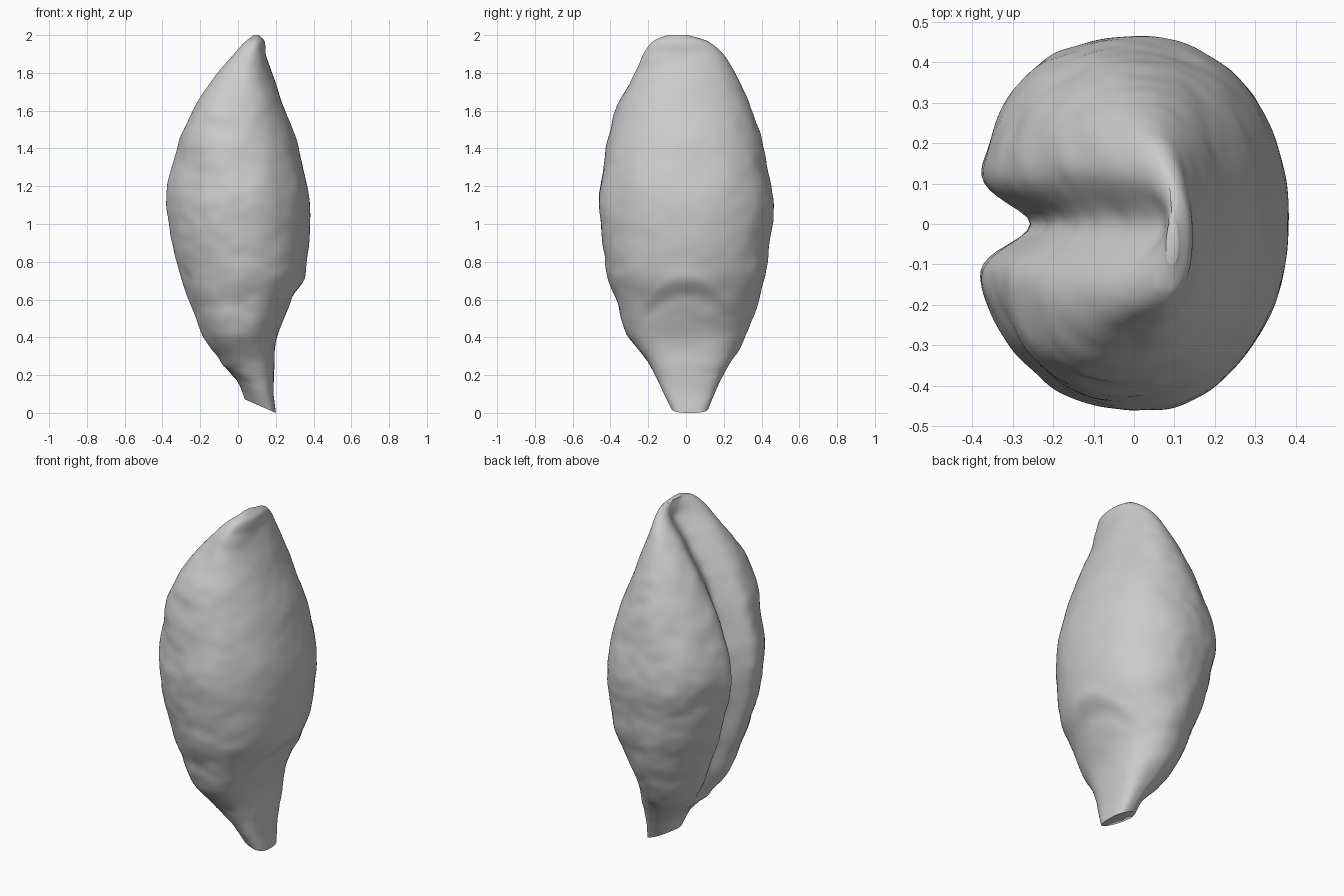
import bpy, bmesh
from math import sin, cos, pi, exp
from mathutils import Vector, noise

if "Cube" in bpy.data.objects:
    bpy.data.objects.remove(bpy.data.objects["Cube"])

RINGS, SEGS = 150, 176

# Outline: height, crease side x, rounded side x, front y, back y, crease depth
OUTLINE = [
    (0, .04, .2, -.08, .12, 0),
    (.1, 0, .19, -.13, .16, .01),
    (.25, -.1, .19, -.19, .23, .04),
    (.4, -.19, .205, -.3, .31, .08),
    (.6, -.27, .29, -.375, .385, .12),
    (.75, -.32, .355, -.42, .42, .13),
    (1.1, -.38, .38, -.46, .46, .14),
    (1.4, -.325, .32, -.42, .41, .14),
    (1.6, -.24, .25, -.37, .35, .13),
    (1.8, -.12, .18, -.27, .26, .12),
    (1.9, -.035, .15, -.22, .2, .1),
    (1.97, .03, .14, -.17, .11, .05),
    (2, .08, .11, -.1, .01, 0),
]


def section(z):
    """Smooth Hermite interpolation of the outline at height z."""
    last = len(OUTLINE) - 1
    i = next((k for k in range(last) if z <= OUTLINE[k + 1][0]), last - 1)
    a, b = OUTLINE[i], OUTLINE[i + 1]
    before, after = OUTLINE[max(i - 1, 0)], OUTLINE[min(i + 2, last)]
    h = b[0] - a[0]
    t = (z - a[0]) / h
    values = []
    for c in range(1, 6):
        m0 = (b[c] - before[c]) / (b[0] - before[0]) * h
        m1 = (after[c] - a[c]) / (after[0] - a[0]) * h
        d = b[c] - a[c]
        values.append(a[c] + t * m0 + t * t * (3 * d - 2 * m0 - m1)
                      + t ** 3 * (m0 + m1 - 2 * d))
    return values


def ramp(value, start, end):
    t = min(max((value - start) / (end - start), 0), 1)
    return t * t * (3 - 2 * t)


def grain_point(z, angle):
    low, high, front, back, depth = section(z)
    cx = (low + high) / 2
    cy = (front + back) / 2
    c, s = cos(angle), sin(angle)
    rx = (high - low) / 2
    ry = (back - front) / 2

    # Squareness of each quarter: flat germ face, full front lobe near the
    # tip, full back lobe at mid height, slimmer crease side at the stem
    stem = 1 - ramp(z, .15, .55)
    if c > 0:
        power = 2.1 + .7 * stem + (.1 * (1 - ramp(z, 1.3, 1.7)) if s > 0 else 0)
    else:
        if s < 0:
            power = 2.05 + 1.25 * ramp(z, 1.2, 1.75)
        else:
            power = 2 + .4 * exp(-((z - 1.1) / .3) ** 2)
        power -= .2 * stem
        rx *= 1.05 - .06 * ramp(s, 0, .4)
    bulge = (abs(c) ** power + abs(s) ** power) ** (-1 / power)
    x, y = cx + rx * c * bulge, cy + ry * s * bulge

    # Lengthwise crease, wider near the tip
    if c < 0:
        width = .07 + .03 * ramp(z, 1.3, 1.8)
        x += depth * exp(-(y / width) ** 2)
    # Arched fold above the germ
    else:
        arch = .71 - 2.5 * y * y
        fade = exp(-(y / .22) ** 4)
        x += fade * (.008 * exp(-((z - arch) / .045) ** 2)
                     - .01 * exp(-((z - arch + .09) / .05) ** 2))

    # Slanted stem end
    lift = max(0, 1 - z / .25) * .07 * (.2 - x) / .16
    # Wrinkled skin, smoother on the rounded side
    ends = min(1, z / .2, (2 - z) / .1)
    amount = (.012 - .007 * max(c, 0)) * ends
    n = noise.noise(Vector((x * 5, y * 5, z * 6)))
    n += .4 * noise.noise(Vector((x * 11, y * 11, z * 15)))
    return (x + c * n * amount, y + s * n * amount, z + lift)


# Seed body: rings from the stem end to the tip
bm = bmesh.new()
rings = []
for r in range(RINGS + 1):
    height = 1 - cos(pi * r / RINGS)
    rings.append([bm.verts.new(grain_point(height, 2 * pi * k / SEGS))
                  for k in range(SEGS)])
for lower, upper in zip(rings, rings[1:]):
    for k in range(SEGS):
        n = (k + 1) % SEGS
        bm.faces.new((lower[k], lower[n], upper[n], upper[k]))
bm.faces.new(rings[0][::-1])
bm.faces.new(rings[-1])
bmesh.ops.recalc_face_normals(bm, faces=bm.faces)

mesh = bpy.data.meshes.new("grain_seed")
bm.to_mesh(mesh)
bm.free()
seed = bpy.data.objects.new("grain_seed", mesh)
bpy.context.collection.objects.link(seed)

# Plain grey skin
grey = bpy.data.materials.new("light grey")
grey.use_nodes = True
colour = (.6, .6, .6, 1)
grey.diffuse_color = colour
grey.node_tree.nodes["Principled BSDF"].inputs["Base Color"].default_value = colour
mesh.materials.append(grey)

bpy.context.view_layer.objects.active = seed
seed.select_set(True)
bpy.ops.object.shade_smooth_by_angle(angle=pi / 3)
